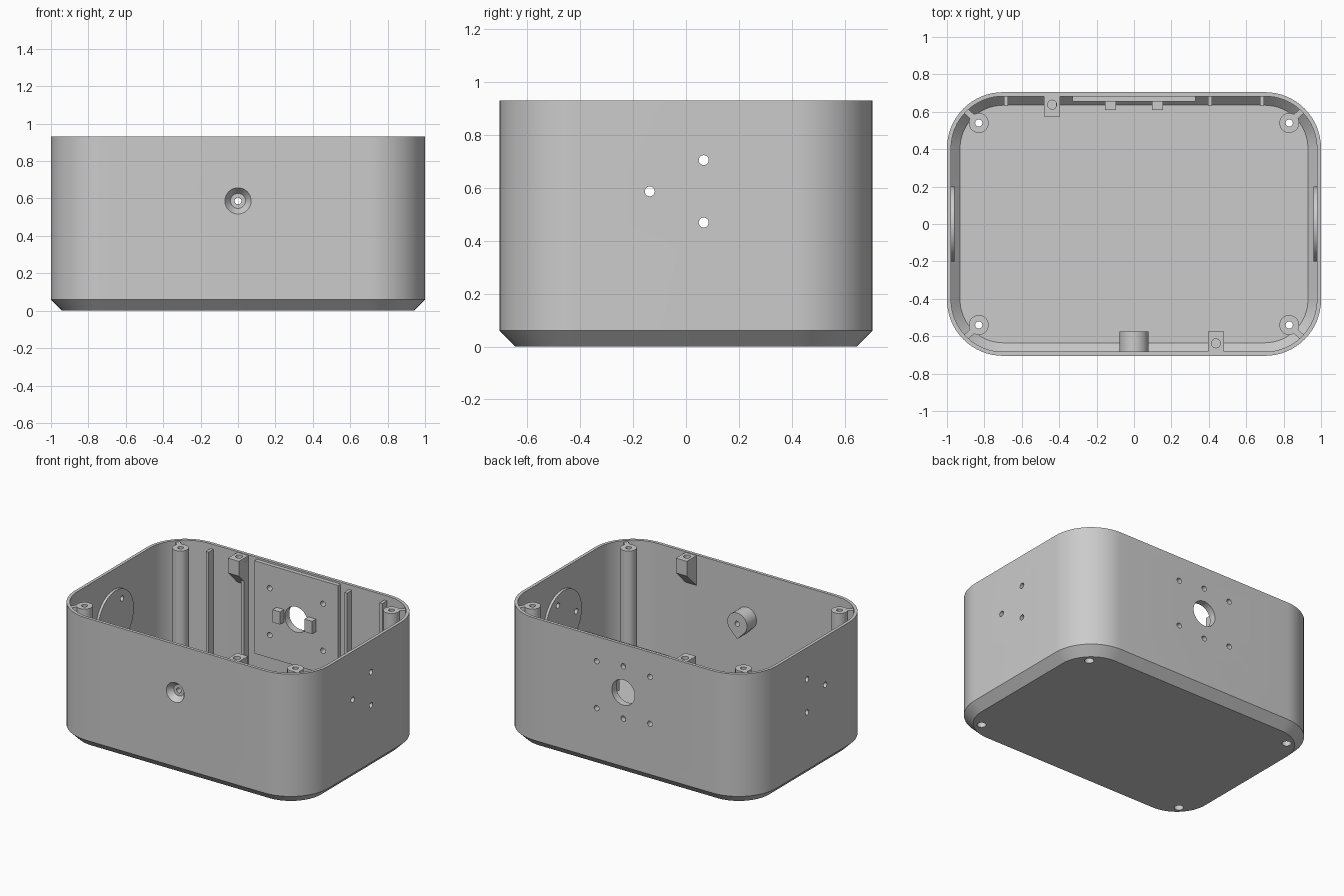
import bpy, bmesh, math
from mathutils import Vector

cube = bpy.data.objects.get("Cube")
if cube:
    bpy.data.objects.remove(cube, do_unlink=True)

GREY = (0.6, 0.6, 0.6, 1)
grey = bpy.data.materials.new("grey_plastic")
grey.use_nodes = True
grey.diffuse_color = GREY
grey.node_tree.nodes["Principled BSDF"].inputs["Base Color"].default_value = GREY

HX, HY, TOP = 1.0, 0.705, 0.93      # half sizes and height
RADIUS, WALL, FLOOR = 0.3, 0.022, 0.02
INX, INY = HX - WALL, HY - WALL     # inner wall faces
MID = 0.587                         # height of the side openings
SIGNS = (-1, 1)
parts = []


def loft(bm, rings):
    """Skin a list of equal-length rings and cap both ends."""
    loops = [[bm.verts.new(p) for p in ring] for ring in rings]
    n = len(loops[0])
    for a, b in zip(loops, loops[1:]):
        for i in range(n):
            j = (i + 1) % n
            bm.faces.new((a[i], a[j], b[j], b[i]))
    bm.faces.new(loops[0][::-1])
    bm.faces.new(loops[-1])


def make(name, *lofts):
    bm = bmesh.new()
    for rings in lofts:
        loft(bm, rings)
    bmesh.ops.recalc_face_normals(bm, faces=bm.faces)
    mesh = bpy.data.meshes.new(name)
    bm.to_mesh(mesh)
    bm.free()
    mesh.materials.append(grey)
    ob = bpy.data.objects.new(name, mesh)
    bpy.context.collection.objects.link(ob)
    parts.append(ob)
    return ob


def rounded_ring(inset, z, steps=16):
    r, pts = RADIUS - inset, []
    for k, (sx, sy) in enumerate(((1, 1), (-1, 1), (-1, -1), (1, -1))):
        for i in range(steps + 1):
            a = math.pi / 2 * (k + i / steps)
            pts.append(Vector((sx * (HX - RADIUS) + r * math.cos(a),
                               sy * (HY - RADIUS) + r * math.sin(a), z)))
    return pts


def lathe(axis, at, profile, n=32):
    """Rings of (radius, distance) around an axis through a point."""
    rot = Vector((0, 0, 1)).rotation_difference(Vector(axis)).to_matrix()
    turn = [math.tau * i / n for i in range(n)]
    return [[rot @ Vector((r * math.cos(a), r * math.sin(a), d)) + Vector(at)
             for a in turn] for r, d in profile]


def rod(axis, at, r, d0, d1, n=32):
    return lathe(axis, at, ((r, d0), (r, d1)), n)


def box(x0, x1, y0, y1, z0, z1):
    return [[Vector(p) for p in ((x0, y0, z), (x1, y0, z), (x1, y1, z), (x0, y1, z))]
            for z in (z0, z1)]


X, Y, Z = (1, 0, 0), (0, 1, 0), (0, 0, 1)

# Hollow case with a chamfered base, inside and out
shell = make("case_shell", [rounded_ring(i, z) for i, z in (
    (0.06, 0), (0, 0.06), (0, TOP), (WALL, TOP), (WALL, 0.07), (0.07, FLOOR))])
drilled = [shell]
holes = []

# Corner screw posts with webs to the wall
for sx in SIGNS:
    for sy in SIGNS:
        side = ("left" if sx > 0 else "right") + ("_back" if sy > 0 else "_front")
        at = (sx * 0.83, sy * 0.54, 0)
        drilled.append(make("post_" + side, rod(Z, at, 0.053, 0.01, 0.92)))
        holes.append(lathe(Z, at, ((0.03, -0.05), (0.03, 0.06), (0.019, 0.06), (0.019, 1))))
        w = 0.011
        web = [(0.86 + w, 0.57 - w), (0.905 + w, 0.61 - w),
               (0.905 - w, 0.61 + w), (0.86 - w, 0.57 + w)]
        make("post_web_" + side, [[Vector((sx * x, sy * y, z)) for x, y in web]
                                  for z in (0.06, 0.92)])

# Round pads on the end walls, three holes each
for sx in SIGNS:
    name = "left_pad" if sx > 0 else "right_pad"
    drilled.append(make(name, rod((sx, 0, 0), (0, 0, MID), 0.2, 0.96, INX + 0.008, 64)))
    for y, dz in ((-0.137, 0), (0.067, 0.118), (0.067, -0.118)):
        holes.append(rod((sx, 0, 0), (0, y, MID + dz), 0.019, 0.9, 1.1, 20))

# Square mounting plate on the back wall
drilled.append(make("back_plate", box(-0.33, 0.33, 0.655, INY + 0.008, MID - 0.33, MID + 0.33)))
holes.append(rod(Y, (0, 0, MID), 0.09, 0.6, 0.8, 48))
for s in SIGNS:
    for sx in SIGNS:
        holes.append(rod(Y, (sx * 0.21, 0, MID + s * 0.167), 0.019, 0.6, 0.8, 20))
    holes.append(rod(Y, (0, 0, MID + s * 0.186), 0.019, 0.67, 0.8, 20))

# Small clips beside the round opening
for s, name in zip(SIGNS, ("right_clip", "left_clip")):
    make(name, box(s * 0.126 - 0.03, s * 0.126 + 0.03, 0.61, 0.66, MID - 0.045, MID + 0.045))

# Upright guide ribs on the back wall
for i, x in enumerate((-0.684, -0.406, 0.406, 0.684)):
    make(f"guide_rib_{i + 1}", box(x - 0.011, x + 0.011, 0.632, INY + 0.008, 0.055, 0.895))

# Lid screw blocks with sloped undersides
for s, name in zip(SIGNS, ("front_lid_block", "back_lid_block")):
    wall = INY + 0.008
    side = ((wall, 0.925), (0.575, 0.925), (0.575, 0.82), (wall, 0.705))
    drilled.append(make(name, [[Vector((x, s * y, z)) for y, z in side]
                               for x in (-s * 0.482, -s * 0.396)]))
    holes.append(rod(Z, (-s * 0.438, s * 0.638, 0), 0.024, 0.83, 1, 24))

# Teardrop boss behind the countersunk front hole
r = 0.077
arc = [math.radians(-45 + 270 * i / 36) for i in range(37)]
drop = [(r * math.cos(a), r * math.sin(a)) for a in arc] + [(0, -r * math.sqrt(2))]
drilled.append(make("front_boss", [[Vector((x, y, MID + z)) for x, z in drop]
                                   for y in (-INY - 0.008, -0.575)]))
holes.append(lathe(Y, (0, 0, MID), ((0.07, -0.75), (0.07, -HY), (0.04, -0.665),
                                    (0.018, -0.665), (0.018, -0.5))))

# Drill every opening through the parts it meets
cutter = make("hole_cutter", *holes)
parts.remove(cutter)
cutter.hide_render = True
for ob in drilled:
    mod = ob.modifiers.new("holes", 'BOOLEAN')
    mod.operation = 'DIFFERENCE'
    mod.solver = 'EXACT'
    mod.object = cutter
    bpy.context.view_layer.objects.active = ob
    bpy.ops.object.modifier_apply(modifier=mod.name)
bpy.data.objects.remove(cutter, do_unlink=True)

# Smooth curves, crisp edges
bpy.ops.object.select_all(action='DESELECT')
for ob in parts:
    ob.select_set(True)
bpy.context.view_layer.objects.active = shell
bpy.ops.object.shade_smooth_by_angle(angle=math.radians(30))
